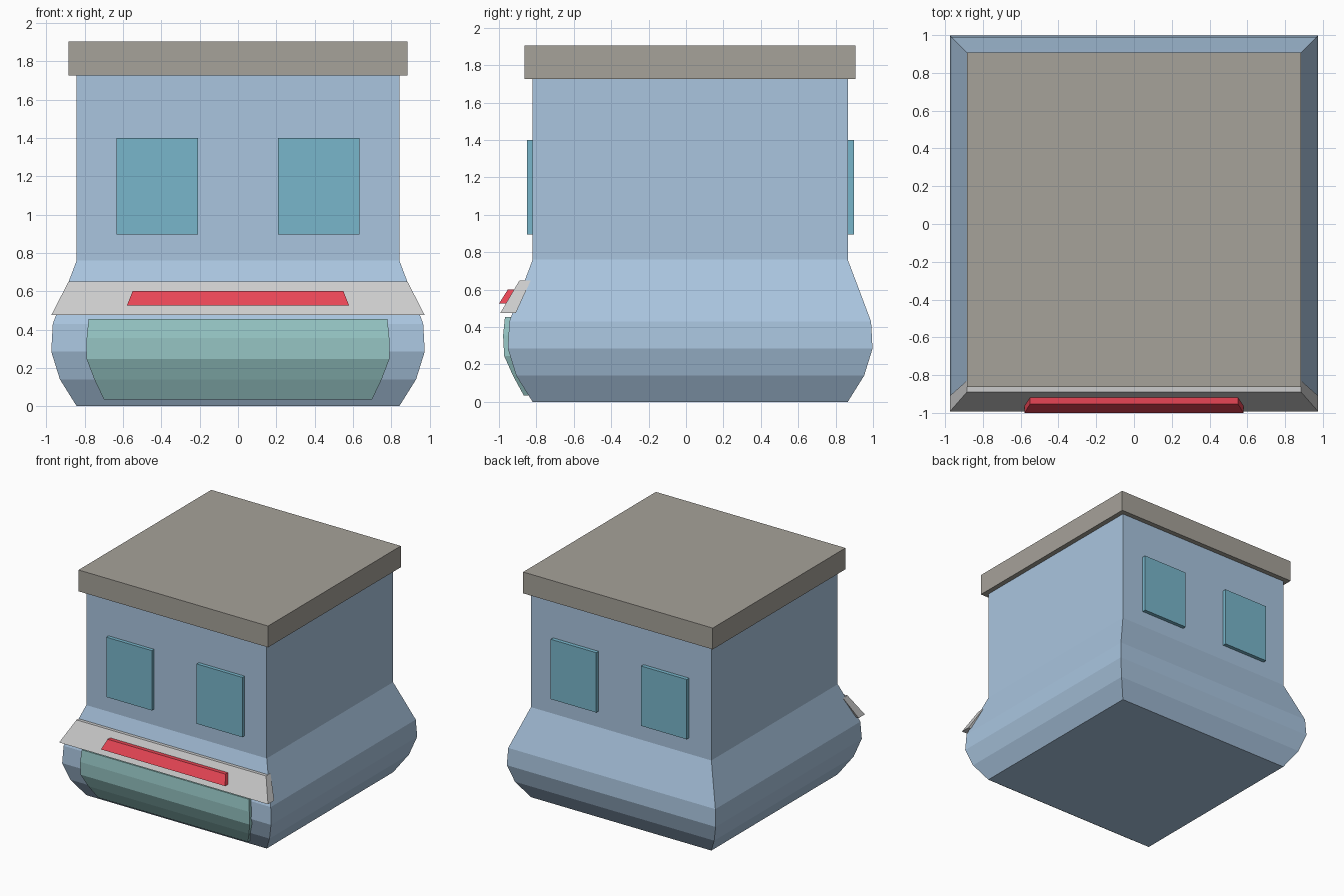
import bpy, bmesh

if "Cube" in bpy.data.objects:
    bpy.data.objects.remove(bpy.data.objects["Cube"])

CY = 0.0225  # depth centre of the body and roof


def material(name, rgb):
    m = bpy.data.materials.new(name)
    m.diffuse_color = (*rgb, 1)
    m.use_nodes = True
    m.node_tree.nodes["Principled BSDF"].inputs["Base Color"].default_value = m.diffuse_color
    return m


BLUE = material("blue_paint", (0.40, 0.56, 0.74))
TAN = material("roof_tan", (0.38, 0.36, 0.32))
GLASS = material("window_glass", (0.19, 0.47, 0.60))
GREEN = material("panel_green", (0.32, 0.59, 0.58))
RED = material("stripe_red", (0.80, 0.06, 0.09))


def loft(name, rings, mat=None):
    """Stack four-sided rings (half width, front y, back y, z) into a closed solid."""
    bm = bmesh.new()
    loops = [[bm.verts.new(p) for p in ((-w, f, z), (w, f, z), (w, b, z), (-w, b, z))]
             for w, f, b, z in rings]
    bm.faces.new(loops[0][::-1])
    bm.faces.new(loops[-1])
    for lo, hi in zip(loops, loops[1:]):
        for i in range(4):
            j = (i + 1) % 4
            bm.faces.new((lo[i], lo[j], hi[j], hi[i]))
    bmesh.ops.recalc_face_normals(bm, faces=bm.faces)
    mesh = bpy.data.meshes.new(name)
    bm.to_mesh(mesh)
    bm.free()
    if mat:
        mesh.materials.append(mat)
    obj = bpy.data.objects.new(name, mesh)
    bpy.context.collection.objects.link(obj)
    return obj


# Square body with a bulging lower skirt
profile = [(0.8425, 0), (0.93, 0.14), (0.975, 0.285), (0.967, 0.43),
           (0.905, 0.595), (0.8425, 0.76), (0.8425, 1.725)]
loft("body", [(h, CY - h, CY + h, z) for h, z in profile], BLUE)

# Overhanging flat roof
loft("roof", [(0.885, CY - 0.885, CY + 0.885, z) for z in (1.725, 1.905)], TAN)

# Two windows on the front and two on the back
for side, front, back in (("front", -0.85, -0.815), ("back", 0.86, 0.897)):
    for label, sx in (("left", -1), ("right", 1)):
        win = loft(f"{side}_{label}_window",
                   [(0.2125, front, back, z) for z in (0.895, 1.40)], GLASS)
        win.location.x = sx * 0.4225

# Slanted bumper plate and its red stripe
loft("bumper", [(0.975, -0.993, -0.91, 0.475), (0.885, -0.89, -0.83, 0.65)])
loft("bumper_stripe", [(0.58, -1.0, -0.955, 0.525), (0.55, -0.953, -0.91, 0.60)], RED)

# Curved green panel following the front of the skirt
panel = [(0.70, -0.868, -0.83, 0.035), (0.75, -0.925, -0.90, 0.14),
         (0.79, -0.972, -0.93, 0.245), (0.79, -0.978, -0.94, 0.355),
         (0.78, -0.968, -0.93, 0.455)]
loft("front_panel", panel, GREEN)
